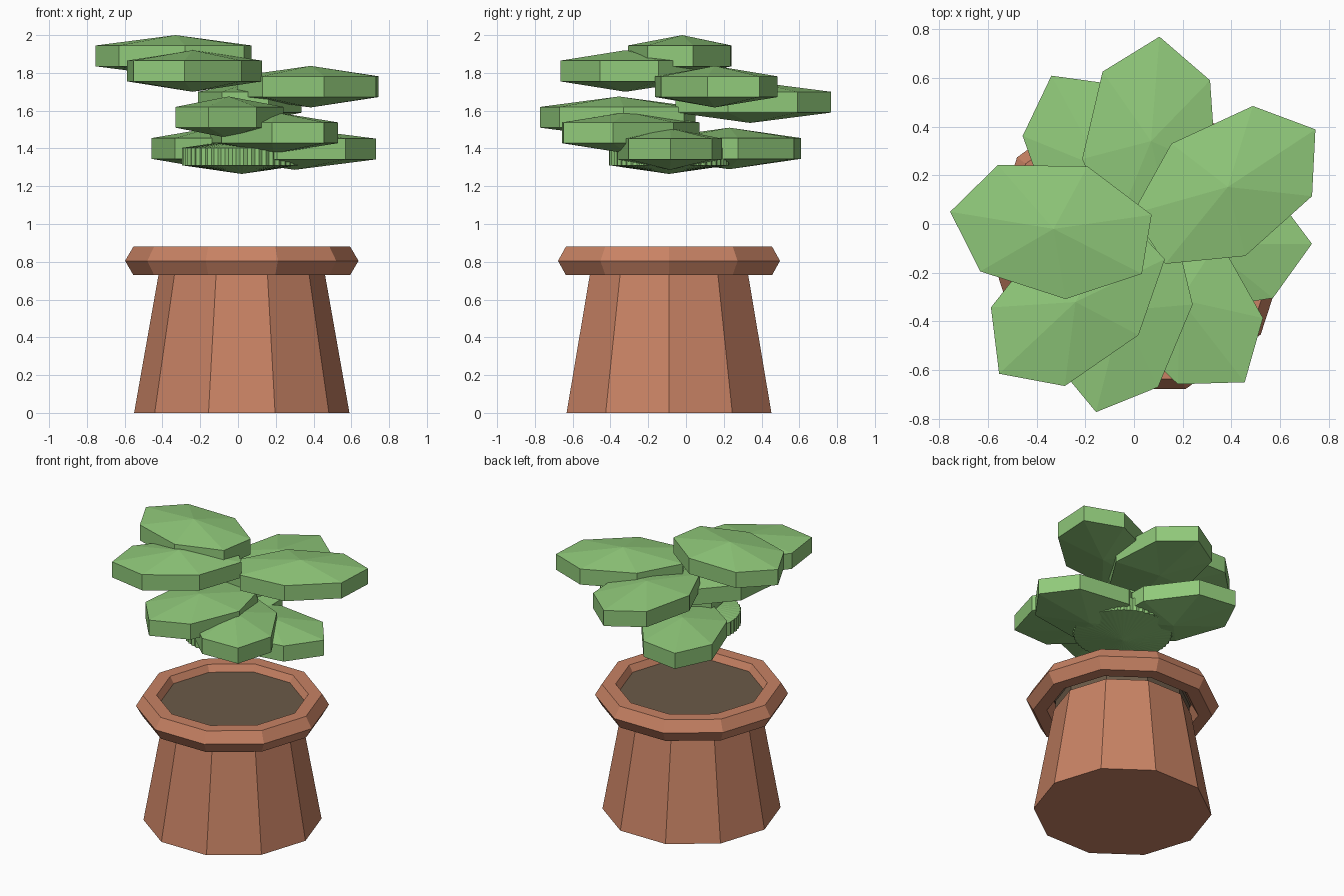
import bpy, bmesh, math

if "Cube" in bpy.data.objects:
    bpy.data.objects.remove(bpy.data.objects["Cube"])

PX, PY = 0.02, -0.09          # pot axis


def material(name, rgb):
    m = bpy.data.materials.new(name)
    m.diffuse_color = (*rgb, 1)
    m.use_nodes = True
    m.node_tree.nodes["Principled BSDF"].inputs["Base Color"].default_value = m.diffuse_color
    return m


TERRACOTTA = material("terracotta", (0.58, 0.225, 0.128))
SOIL = material("soil", (0.147, 0.102, 0.064))
GREEN = material("leaf green", (0.28, 0.585, 0.195))


def finish(bm, name, mat):
    bmesh.ops.recalc_face_normals(bm, faces=bm.faces[:])
    me = bpy.data.meshes.new(name)
    bm.to_mesh(me)
    bm.free()
    me.materials.append(mat)
    ob = bpy.data.objects.new(name, me)
    bpy.context.collection.objects.link(ob)
    return ob


def lathe(name, profile, mat, closed_loop=False, sides=10):
    """Spin (radius, z) points round the pot axis."""
    bm = bmesh.new()
    rings = [[bm.verts.new((PX + r * math.cos(math.tau * i / sides),
                            PY + r * math.sin(math.tau * i / sides), z))
              for i in range(sides)] for r, z in profile]
    pairs = list(zip(rings, rings[1:]))
    if closed_loop:
        pairs.append((rings[-1], rings[0]))
    else:
        bm.faces.new(rings[0])
        bm.faces.new(rings[-1])
    for lo, hi in pairs:
        for i in range(sides):
            j = (i + 1) % sides
            bm.faces.new((lo[i], lo[j], hi[j], hi[i]))
    return finish(bm, name, mat)


def leaf(name, x, y, z, heading, length=0.43, width=0.283, h=0.11, sides=7):
    """Flattened low-poly ball: two rings and two tips, pointing along heading."""
    bm = bmesh.new()
    c, s = math.cos(math.radians(heading)), math.sin(math.radians(heading))
    rings = []
    for dz in (-h / 2, h / 2):
        ring = []
        for i in range(sides):
            u = length * math.cos(math.tau * i / sides)
            v = width * math.sin(math.tau * i / sides)
            ring.append(bm.verts.new((x + u * c - v * s, y + u * s + v * c, z + dz)))
        rings.append(ring)
    bottom = bm.verts.new((x, y, z - h))
    top = bm.verts.new((x, y, z + h))
    lo, hi = rings
    for i in range(sides):
        j = (i + 1) % sides
        bm.faces.new((lo[i], lo[j], hi[j], hi[i]))
        bm.faces.new((bottom, lo[j], lo[i]))
        bm.faces.new((top, hi[i], hi[j]))
    return finish(bm, name, GREEN)


# Pot: tapered body, hexagonal-section rim, soil
lathe("pot_body", [(0.57, 0), (0.44, 0.735)], TERRACOTTA)
lathe("pot_rim", [(0.53 + 0.088 * math.cos(math.tau * k / 6),
                   0.805 + 0.0866 * math.sin(math.tau * k / 6)) for k in range(6)],
      TERRACOTTA, closed_loop=True)
lathe("soil", [(0.43, 0.73), (0.43, 0.80), (0.462, 0.835)], SOIL)

# Outer leaves: x, y, z, heading
LEAVES = [
    (0.30, -0.085, 1.397, 0.5),
    (-0.135, 0.23, 1.40, 118.3),
    (0.19, -0.31, 1.483, 307.9),
    (-0.05, -0.355, 1.565, 255.8),
    (0.07, 0.34, 1.645, 85.4),
    (0.385, 0.152, 1.727, 33.3),
    (-0.24, -0.32, 1.81, 223.2),
    (-0.33, -0.02, 1.89, 170.6),
]
for n, args in enumerate(LEAVES, 1):
    leaf(f"leaf_{n}", *args)

# Central tuft: coincident small leaves turned to give a toothed edge
COPIES = 7
for k in range(COPIES):
    leaf(f"tuft_leaf_{k + 1}", PX, PY, 1.357, k * 360 / 7 / COPIES,
         length=0.318, width=0.318, h=0.092)
